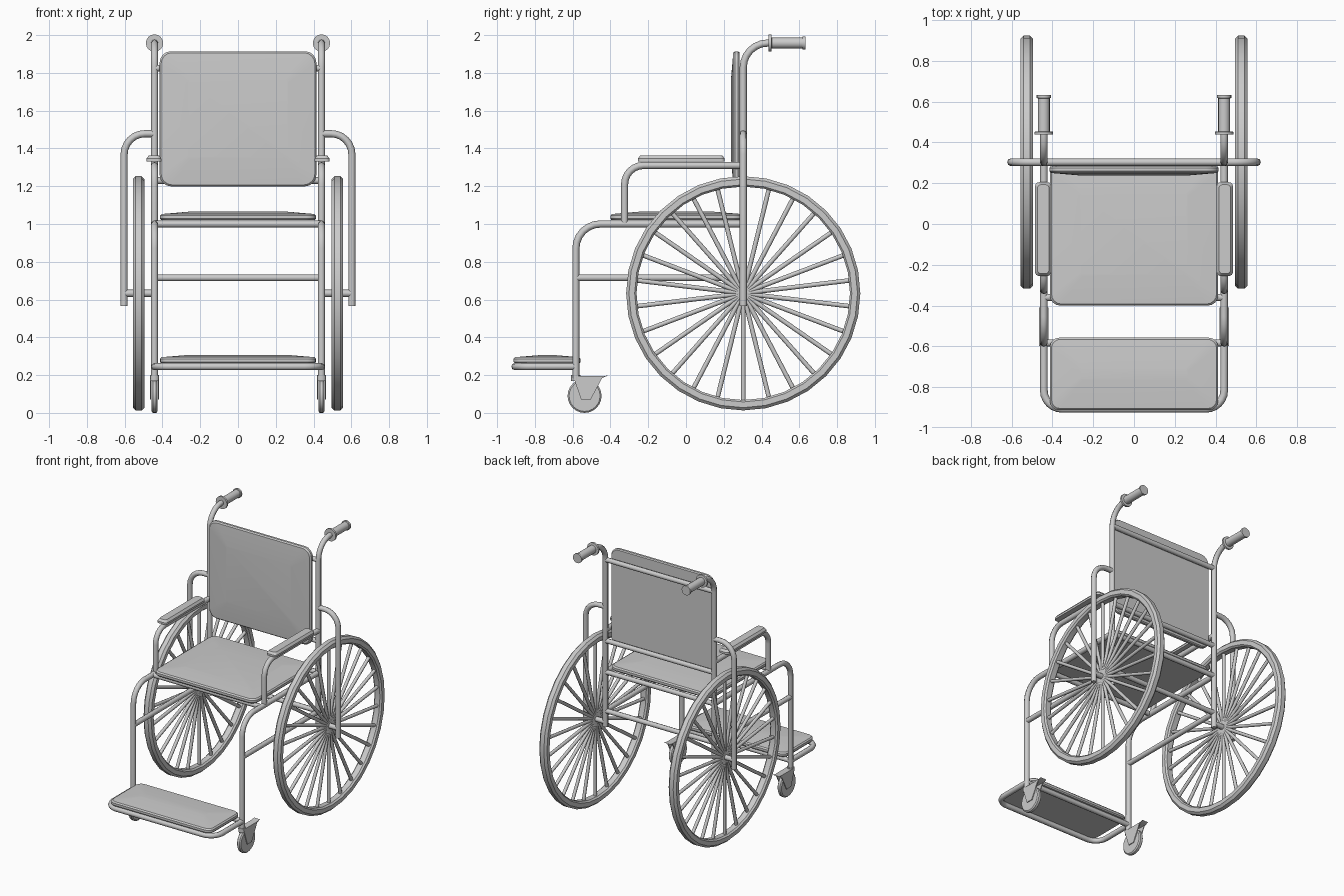
import bpy, bmesh, math
from mathutils import Vector, Matrix

if "Cube" in bpy.data.objects:
    bpy.data.objects.remove(bpy.data.objects["Cube"])

R = 0.019          # frame tube radius
TX = 0.442         # x of the side frames
BY = 0.303         # y of the back posts
LY = -0.583        # y of the front legs
HUB_Z = 0.633


def finish(name, bm, angle=30):
    bmesh.ops.recalc_face_normals(bm, faces=bm.faces)
    me = bpy.data.meshes.new(name)
    bm.to_mesh(me)
    bm.free()
    ob = bpy.data.objects.new(name, me)
    bpy.context.collection.objects.link(ob)
    smooth(ob, angle)
    return ob


def smooth(ob, angle=30):
    bpy.ops.object.select_all(action='DESELECT')
    ob.select_set(True)
    bpy.context.view_layer.objects.active = ob
    bpy.ops.object.shade_smooth_by_angle(angle=math.radians(angle))


def fillet(pts, bend, n=6):
    # round the inner corners of a path
    pts = [Vector(p) for p in pts]
    out = [pts[0]]
    for a, b, c in zip(pts, pts[1:], pts[2:]):
        u, v = (a - b).normalized(), (c - b).normalized()
        centre = b + (u + v) * bend
        for i in range(n + 1):
            t = i / n * math.pi / 2
            out.append(centre - v * bend * math.cos(t) - u * bend * math.sin(t))
    return out + [pts[-1]]


def tube(name, pts, bend=0.1, r=R):
    cu = bpy.data.curves.new(name, 'CURVE')
    cu.dimensions = '3D'
    cu.bevel_depth = r
    cu.bevel_resolution = 2
    cu.use_fill_caps = True
    path = fillet(pts, bend)
    sp = cu.splines.new('POLY')
    sp.points.add(len(path) - 1)
    for p, co in zip(sp.points, path):
        p.co = (*co, 1)
    ob = bpy.data.objects.new(name, cu)
    bpy.context.collection.objects.link(ob)
    bpy.ops.object.select_all(action='DESELECT')
    ob.select_set(True)
    bpy.context.view_layer.objects.active = ob
    bpy.ops.object.convert(target='MESH')
    smooth(bpy.context.view_layer.objects.active, 50)


def pad(name, w, d, corner, profile, matrix):
    # rounded rectangle cushion; profile = (inset, height) rings
    bm = bmesh.new()
    rings = []
    for inset, h in profile:
        cr = max(corner - inset * 0.3, 0.012)
        ring = []
        for k, (sx, sy) in enumerate(((1, 1), (-1, 1), (-1, -1), (1, -1))):
            for i in range(5):
                a = (k + i / 4) * math.pi / 2
                ring.append(bm.verts.new((sx * (w / 2 - inset - cr) + cr * math.cos(a),
                                          sy * (d / 2 - inset - cr) + cr * math.sin(a), h)))
        rings.append(ring)
    for lo, hi in zip(rings, rings[1:]):
        for i in range(len(lo)):
            j = (i + 1) % len(lo)
            bm.faces.new((lo[i], lo[j], hi[j], hi[i]))
    bm.faces.new(rings[0][::-1])
    bm.faces.new(rings[-1])
    bm.transform(matrix)
    return finish(name, bm, 35)


def lathe(name, profile, matrix, n, closed=False):
    # spin (radius, axial) profile about local z
    bm = bmesh.new()
    rings = [[bm.verts.new((r * math.cos(2 * math.pi * i / n),
                            r * math.sin(2 * math.pi * i / n), h)) for i in range(n)]
             for r, h in profile]
    pairs = list(zip(rings, rings[1:])) + ([(rings[-1], rings[0])] if closed else [])
    for a, b in pairs:
        for i in range(n):
            j = (i + 1) % n
            bm.faces.new((a[i], a[j], b[j], b[i]))
    if not closed:
        bm.faces.new(rings[0][::-1])
        bm.faces.new(rings[-1])
    bm.transform(matrix)
    return finish(name, bm)


def at(x, y, z, rot=0, axis='X'):
    return Matrix.Translation((x, y, z)) @ Matrix.Rotation(math.radians(rot), 4, axis)


# cushions
soft = [(0.006, 0), (0, 0.008), (0, 0.024), (0.008, 0.033), (0.15, 0.045)]
pad("seat", 0.825, 0.70, 0.05, soft, at(0, -0.05, 1.02))
pad("footrest", 0.825, 0.355, 0.045, soft, at(0, -0.735, 0.262))
pad("backrest", 0.83, 0.715, 0.06, soft, at(0, 0.283, 1.557, 90))

# cross bars
for name, y, z in (("back_top_bar", BY, 1.825), ("back_bottom_bar", BY, 1.23),
                   ("seat_rear_bar", BY, 1.0), ("seat_front_bar", -0.36, 1.0),
                   ("lower_bar", BY, 0.715), ("footrest_rear_bar", LY, 0.245)):
    tube(name, [(-TX, y, z), (TX, y, z)], r=0.018)

# footrest hoop
tube("footrest_hoop", [(-TX, LY, 0.245), (-TX, -0.906, 0.245),
                       (TX, -0.906, 0.245), (TX, LY, 0.245)], 0.09)

for s, side in ((-1, "right"), (1, "left")):
    x = s * TX
    # frame tubes
    tube("back_post_" + side, [(x, BY, 0.6), (x, BY, 1.958), (x, 0.46, 1.958)], 0.13)
    tube("front_leg_" + side, [(x, BY, 1.0), (x, LY, 1.0), (x, LY, 0.17)], 0.13)
    tube("side_bar_" + side, [(x, BY, 0.715), (x, LY, 0.715)], r=0.018)
    tube("arm_tube_" + side, [(x, BY, 1.31), (x, -0.325, 1.31), (x, -0.325, 1.0)], 0.1)
    tube("outer_tube_" + side, [(x, BY, 1.478), (s * 0.603, BY, 1.478), (s * 0.603, BY, 0.565)], 0.11)
    tube("axle_" + side, [(x, BY, HUB_Z), (s * 0.603, BY, HUB_Z)])
    # arm pad
    pad("arm_pad_" + side, 0.08, 0.46, 0.02,
        [(0, 0), (0, 0.014), (0.012, 0.03)], at(s * 0.445, -0.025, 1.332))
    # push handle grip with flange
    lathe("grip_" + side, [(0.046, 0), (0.046, 0.014), (0.029, 0.016), (0.029, 0.178),
                           (0.035, 0.18), (0.035, 0.194)], at(x, 0.438, 1.958, -90), 16)
    # big wheel: tyre and spokes
    wheel = at(s * 0.526, BY, HUB_Z, 90, 'Y')
    lathe("tyre_" + side, [(0.565, -0.02), (0.575, -0.031), (0.605, -0.031), (0.62, -0.016),
                           (0.62, 0.016), (0.605, 0.031), (0.575, 0.031), (0.565, 0.02)],
          wheel, 32, True)
    bm = bmesh.new()
    for i in range(26):
        m = wheel @ Matrix.Rotation(2 * math.pi * i / 26, 4, 'Z') @ at(0.288, 0, 0, 90, 'Y')
        bmesh.ops.create_cone(bm, cap_ends=True, segments=8, radius1=0.012,
                              radius2=0.012, depth=0.565, matrix=m)
    finish("spokes_" + side, bm, 50)
    # caster wheel
    lathe("caster_wheel_" + side, [(0.082, -0.016), (0.09, -0.009), (0.09, 0.009), (0.082, 0.016)],
          at(x, -0.537, 0.09, 90, 'Y'), 24)
    lathe("caster_stem_" + side, [(0.025, 0), (0.025, 0.03)], at(x, LY, 0.17), 12)
    # caster fork: two cheeks and a top plate with a rear lip
    bm = bmesh.new()
    for outline, x0, x1 in (
            ([(-0.597, 0.192), (-0.44, 0.192), (-0.505, 0.07), (-0.555, 0.07)], -0.024, -0.018),
            ([(-0.597, 0.192), (-0.44, 0.192), (-0.505, 0.07), (-0.555, 0.07)], 0.018, 0.024),
            ([(-0.597, 0.186), (-0.44, 0.186), (-0.41, 0.199), (-0.44, 0.194), (-0.597, 0.194)],
             -0.024, 0.024)):
        face = bm.faces.new([bm.verts.new((x + x0, y, z)) for y, z in outline])
        ext = bmesh.ops.extrude_face_region(bm, geom=[face])["geom"]
        bmesh.ops.translate(bm, vec=(x1 - x0, 0, 0),
                            verts=[v for v in ext if isinstance(v, bmesh.types.BMVert)])
    finish("caster_fork_" + side, bm)
